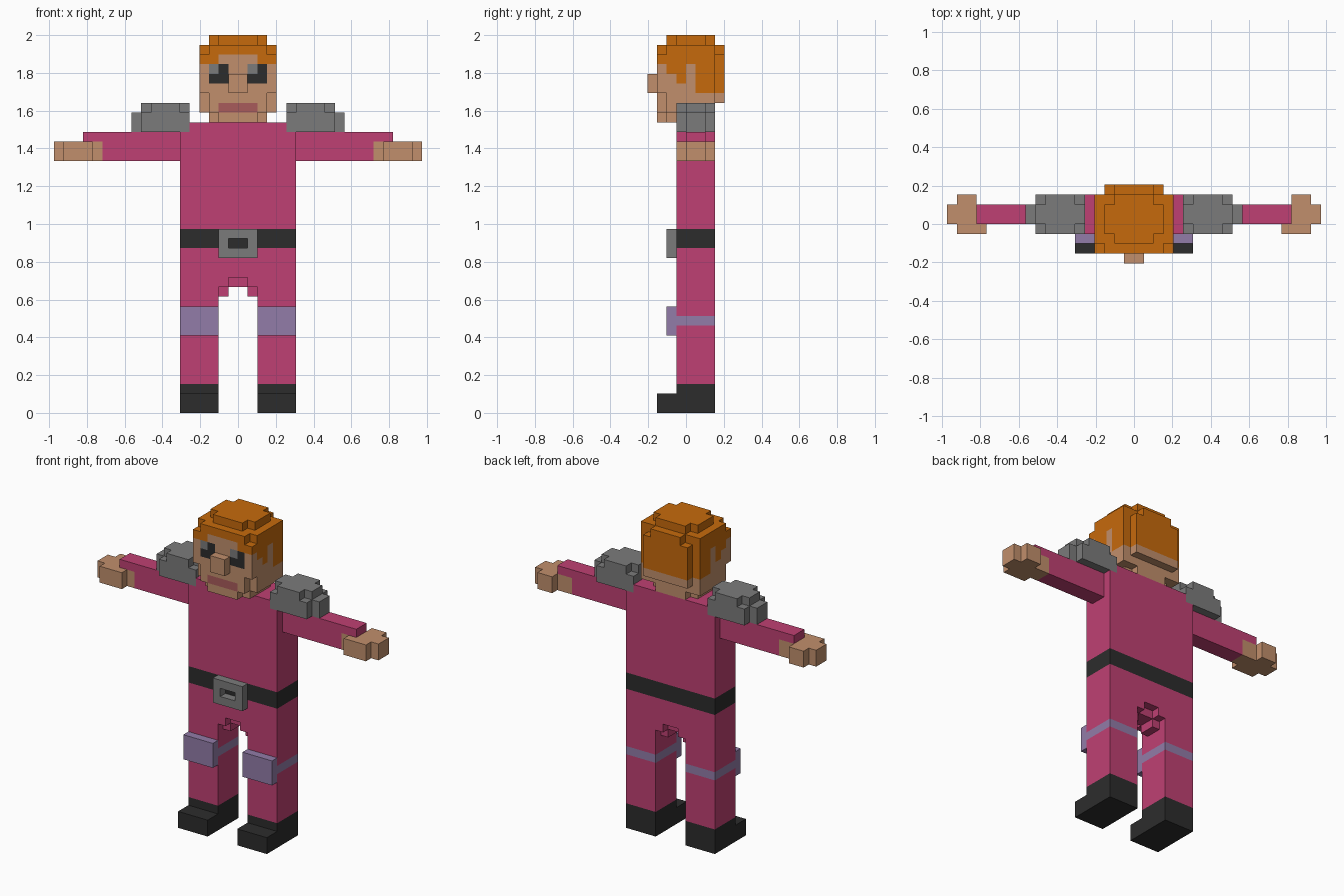
import bpy, bmesh
from mathutils import Vector

cube = bpy.data.objects.get("Cube")
if cube:
    bpy.data.objects.remove(cube)

U = 2 / 39  # size of one block
COLOURS = {"pink": "BF4073", "skin": "C18F6C", "grey": "7B7B7B", "black": "2C2C2C",
           "lilac": "927CA8", "hair": "C66A0C", "lips": "A95B5B"}


def linear(c):
    c /= 255
    return c / 12.92 if c <= 0.04045 else ((c + 0.055) / 1.055) ** 2.4


def make_material(name, code):
    rgba = [linear(int(code[i:i + 2], 16)) for i in (0, 2, 4)] + [1]
    m = bpy.data.materials.new(name)
    m.use_nodes = True
    m.diffuse_color = rgba
    bsdf = next(n for n in m.node_tree.nodes if n.type == 'BSDF_PRINCIPLED')
    bsdf.inputs["Base Color"].default_value = rgba
    bsdf.inputs["Roughness"].default_value = 0.9
    return m


MATS = {n: make_material(n, c) for n, c in COLOURS.items()}
parts, owner = {}, {}


def block(part, colour, x0, x1, y0, y1, z0, z1):
    """Fill a box of blocks; a later box repaints an earlier one."""
    parts.setdefault(part, {})
    for x in range(x0, x1):
        for y in range(y0, y1):
            for z in range(z0, z1):
                c = (x, y, z)
                if c in owner:
                    del parts[owner[c]][c]
                owner[c] = part
                parts[part][c] = colour


def pair(part, colour, x0, x1, *rest):
    block("left_" + part, colour, x0, x1, *rest)
    block("right_" + part, colour, -x1, -x0, *rest)


# Boots, legs, knee bands and pads
pair("boot", "black", 2, 6, -3, 3, 0, 2)
pair("boot", "black", 2, 6, -1, 3, 2, 3)
pair("leg", "pink", 2, 6, -1, 3, 3, 14)
pair("knee_pad", "lilac", 2, 6, -1, 3, 9, 10)
pair("knee_pad", "lilac", 2, 6, -2, -1, 8, 11)

# Crotch: stepped arch
pair("leg", "pink", 1, 2, -1, 3, 13, 14)
pair("leg", "pink", 1, 2, 0, 2, 12, 13)
block("torso", "pink", -1, 1, 0, 2, 13, 14)

# Torso and belt
block("torso", "pink", -6, 6, -1, 3, 14, 29)
block("torso", "pink", -5, 5, -1, 3, 29, 30)
block("belt", "black", -6, 6, -1, 3, 17, 19)

# Buckle frame around an open slot
for x0, x1, z0, z1 in ((-2, 2, 16, 17), (-2, 2, 18, 19), (-2, -1, 17, 18), (1, 2, 17, 18)):
    block("buckle", "grey", x0, x1, -2, -1, z0, z1)

# Sleeves and hands
pair("sleeve", "pink", 6, 16, 0, 2, 28, 29)
pair("sleeve", "pink", 6, 14, 0, 2, 26, 28)
pair("hand", "skin", 14, 19, 0, 2, 26, 28)
pair("hand", "skin", 15, 18, -1, 0, 26, 28)
pair("hand", "skin", 16, 18, 2, 3, 26, 28)

# Shoulder pads
pair("shoulder_pad", "grey", 5, 10, -1, 3, 29, 31)
pair("shoulder_pad", "grey", 10, 11, 0, 2, 29, 31)
pair("shoulder_pad", "grey", 5, 10, 0, 2, 31, 32)
pair("shoulder_pad", "grey", 6, 9, -1, 3, 31, 32)

# Head: chin, jaw, skull, nape and nose
block("head", "skin", -3, 3, -2, 2, 30, 31)
block("head", "skin", -2, 2, -3, 3, 30, 31)
block("head", "skin", -4, 4, -2, 3, 31, 33)
block("head", "skin", -3, 3, -3, 3, 31, 33)
block("head", "skin", -4, 4, -3, 3, 33, 37)
block("head", "skin", -3, 3, 3, 4, 32, 33)
block("nose", "skin", -1, 1, -4, -3, 33, 35)

# Hair: one hairline height for each row from front to back
for y, z in ((-3, 36), (-2, 35), (-1, 34), (0, 36), (1, 33), (2, 33)):
    block("hair", "hair", -4, 4, y, y + 1, z, 37)
block("head", "skin", -2, 2, -3, -2, 36, 37)
block("hair", "hair", -3, 3, 3, 4, 33, 37)
block("hair", "hair", -4, 4, -2, 3, 37, 38)
block("hair", "hair", -3, 3, -3, 3, 37, 38)
block("hair", "hair", -2, 2, 3, 4, 37, 38)
block("hair", "hair", -3, 3, -1, 2, 38, 39)
block("hair", "hair", -2, 2, -2, 3, 38, 39)

# Mouth
block("mouth", "lips", -2, 2, -3, -2, 31, 32)

DIRS = [Vector(v) for v in ((1, 0, 0), (-1, 0, 0), (0, 1, 0), (0, -1, 0), (0, 0, 1), (0, 0, -1))]


def eye_colour(c):
    """Eyes are painted on the front faces only."""
    x, y, z = c
    if y == -3 and z in (34, 35) and x in (-3, -2, 1, 2):
        return "grey" if z == 35 and x in (-3, 1) else "black"


# Turn the blocks of each part into a clean outer shell
for name, cells in parts.items():
    bm = bmesh.new()
    slots = []
    for c, base in cells.items():
        centre = Vector(c) + Vector((0.5, 0.5, 0.5))
        for d in DIRS:
            if tuple(int(a + b) for a, b in zip(c, d)) in owner:
                continue
            colour = (d.y < 0 and eye_colour(c)) or base
            if colour not in slots:
                slots.append(colour)
            s = Vector((abs(d.y) + abs(d.z), 0, abs(d.x))) / 2
            if d.x:
                s = Vector((0, 0.5, 0))
            t = d.cross(s)
            mid = centre + d / 2
            f = bm.faces.new([bm.verts.new((mid + o) * U) for o in (s + t, t - s, -s - t, s - t)])
            f.material_index = slots.index(colour)
    bmesh.ops.remove_doubles(bm, verts=bm.verts[:], dist=U / 100)
    bm.normal_update()
    bmesh.ops.dissolve_limit(bm, angle_limit=0.01, verts=bm.verts[:], edges=bm.edges[:],
                             delimit={'MATERIAL'})
    mesh = bpy.data.meshes.new(name)
    bm.to_mesh(mesh)
    bm.free()
    for colour in slots:
        mesh.materials.append(MATS[colour])
    bpy.context.scene.collection.objects.link(bpy.data.objects.new(name, mesh))
